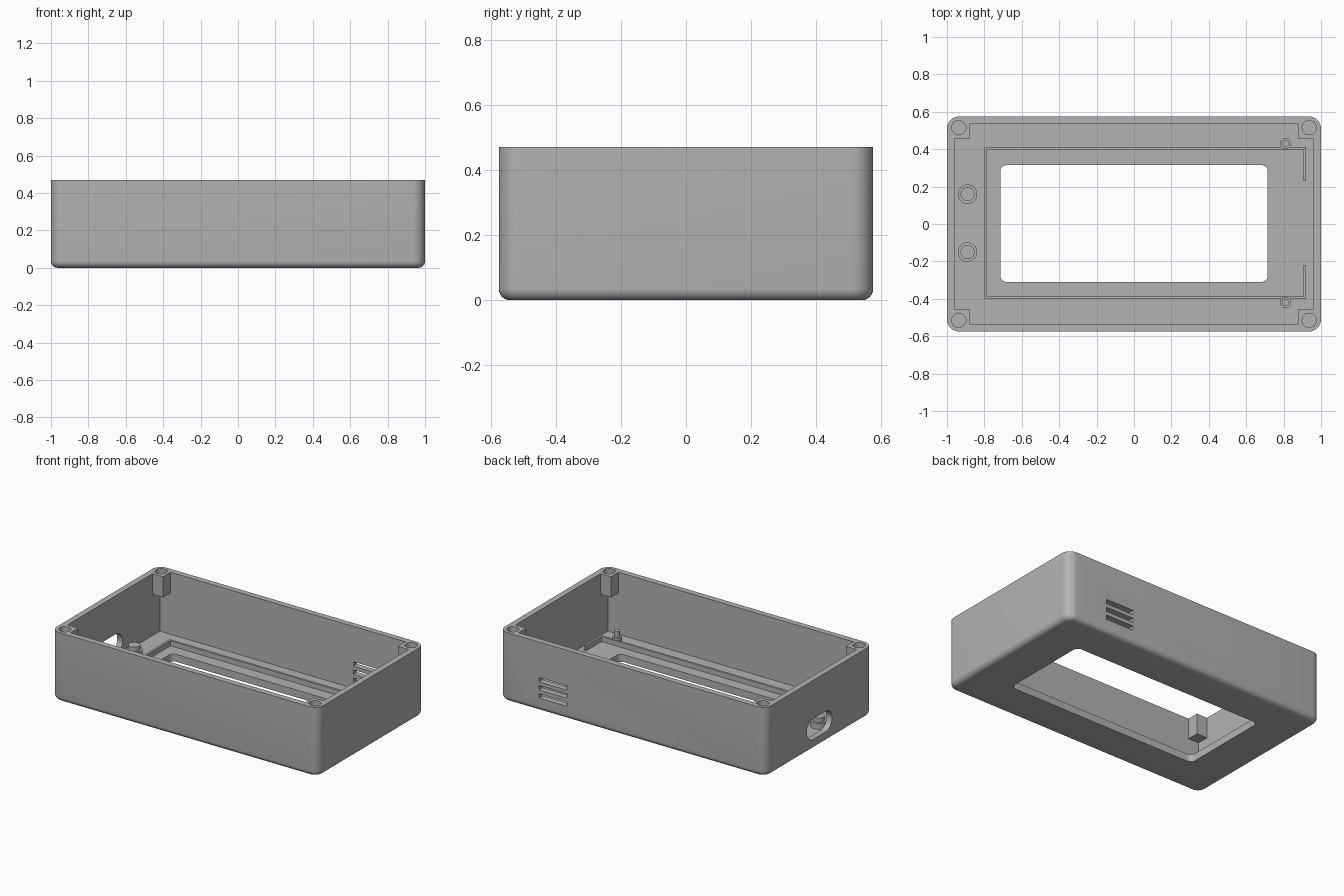
import bpy, bmesh, math
from mathutils import Matrix, Vector

if "Cube" in bpy.data.objects:
    bpy.data.objects.remove(bpy.data.objects["Cube"], do_unlink=True)

grey = bpy.data.materials.new("plastic grey")
grey.use_nodes = True
grey.diffuse_color = (0.45, 0.45, 0.45, 1)
grey.node_tree.nodes["Principled BSDF"].inputs["Base Color"].default_value = grey.diffuse_color

H, WALL, FLOOR = 0.47, 0.04, 0.05
HX, HY = 1.0, 0.575


def finish(bm, name):
    bmesh.ops.recalc_face_normals(bm, faces=bm.faces)
    mesh = bpy.data.meshes.new(name)
    bm.to_mesh(mesh)
    bm.free()
    mesh.materials.append(grey)
    ob = bpy.data.objects.new(name, mesh)
    bpy.context.collection.objects.link(ob)
    return ob


def box_bm(lo, hi):
    bm = bmesh.new()
    bmesh.ops.create_cube(bm, size=1)
    lo, hi = Vector(lo), Vector(hi)
    for v in bm.verts:
        v.co = (lo + hi) / 2 + v.co * (hi - lo)
    return bm


def bevel_along(bm, axis, radius, segments=8):
    edges = [e for e in bm.edges
             if abs((e.verts[0].co - e.verts[1].co).normalized()[axis]) > 0.99]
    bmesh.ops.bevel(bm, geom=edges, offset=radius, segments=segments,
                    profile=0.5, affect='EDGES')


def box(name, lo, hi, axis=None, radius=0):
    bm = box_bm(lo, hi)
    if axis is not None:
        bevel_along(bm, axis, radius)
    return finish(bm, name)


def add_cylinder(bm, x, y, z0, z1, r):
    bmesh.ops.create_cone(bm, cap_ends=True, segments=32, radius1=r, radius2=r,
                          depth=z1 - z0,
                          matrix=Matrix.Translation((x, y, (z0 + z1) / 2)))


def cut(target, cutter):
    cutter.hide_render = True
    mod = target.modifiers.new("cut", 'BOOLEAN')
    mod.operation, mod.solver, mod.object = 'DIFFERENCE', 'EXACT', cutter
    bpy.context.view_layer.objects.active = target
    bpy.ops.object.modifier_apply(modifier=mod.name)
    bpy.data.objects.remove(cutter, do_unlink=True)


def smooth(ob):
    bpy.ops.object.select_all(action='DESELECT')
    ob.select_set(True)
    bpy.context.view_layer.objects.active = ob
    bpy.ops.object.shade_smooth_by_angle(angle=math.radians(30))


# Outer shell with rounded upright corners and a rounded bottom edge
bm = box_bm((-HX, -HY, 0), (HX, HY, H))
bevel_along(bm, 2, 0.065)
bottom = [e for e in bm.edges if all(v.co.z < 0.001 for v in e.verts)]
bmesh.ops.bevel(bm, geom=bottom, offset=0.035, segments=6, profile=0.5, affect='EDGES')
shell = finish(bm, "case_shell")

# Cavity, leaving square screw blocks in the upper corners
IX, IY, BLOCK, BLOCK_Z = HX - WALL, HY - WALL, 0.08, H - 0.14
cut(shell, box("lower_cavity", (-IX, -IY, FLOOR), (IX, IY, BLOCK_Z)))
bm = bmesh.new()
nx, ny = IX - BLOCK, IY - BLOCK
quarter = [(IX, ny), (nx, ny), (nx, IY)]
outline = (quarter + [(-x, y) for x, y in reversed(quarter)]
           + [(-x, -y) for x, y in quarter]
           + [(x, -y) for x, y in reversed(quarter)])
face = bm.faces.new([bm.verts.new((x, y, BLOCK_Z - 0.02)) for x, y in outline])
top = bmesh.ops.extrude_face_region(bm, geom=[face])["geom"]
bmesh.ops.translate(bm, vec=(0, 0, 0.3),
                    verts=[g for g in top if isinstance(g, bmesh.types.BMVert)])
cut(shell, finish(bm, "upper_cavity"))

# Screw holes
bm = bmesh.new()
for sx in (-1, 1):
    for sy in (-1, 1):
        add_cylinder(bm, sx * 0.937, sy * 0.515, H - 0.11, H + 0.1, 0.038)
cut(shell, finish(bm, "screw_holes"))

# Display window
cut(shell, box("window", (-0.715, -0.31, -0.1), (0.715, 0.315, 0.2), 2, 0.035))

# Rounded cable opening in the right end
cut(shell, box("cable_opening", (-1.1, -0.135, 0.07), (-0.9, 0.135, 0.21), 0, 0.069))

# Vent slots in the back
for i in range(3):
    z = 0.105 + 0.055 * i
    cut(shell, box("vent", (0.49, 0.5, z - 0.015), (0.70, 0.7, z + 0.015)))
smooth(shell)

# Locating rib around the display, open in the middle of its left end
bm = bmesh.new()
X0, X1, YC, YH, T, GAP = -0.80, 0.92, 0.005, 0.407, 0.015, 0.225
half = [(X0, YH), (X1, YH), (X1, GAP), (X1 - T, GAP), (X1 - T, YH - T), (X0 + T, YH - T)]
rib = half + [(x, -y) for x, y in reversed(half)]
# Each half is drawn as quads between matching outer and inner corners
outer = [(X1, GAP), (X1, YH), (X0, YH), (X0, -YH), (X1, -YH), (X1, -GAP)]
inner = [(X1 - T, GAP), (X1 - T, YH - T), (X0 + T, YH - T),
         (X0 + T, T - YH), (X1 - T, T - YH), (X1 - T, -GAP)]
rows = [[bm.verts.new((x, y + YC, FLOOR - 0.01)) for x, y in row] for row in (outer, inner)]
faces = [bm.faces.new((rows[0][i], rows[0][i + 1], rows[1][i + 1], rows[1][i]))
         for i in range(len(outer) - 1)]
top = bmesh.ops.extrude_face_region(bm, geom=faces)["geom"]
bmesh.ops.translate(bm, vec=(0, 0, 0.045),
                    verts=[g for g in top if isinstance(g, bmesh.types.BMVert)])
finish(bm, "display_rib")

# Stepped pegs that hold the boards
pegs = [("large_peg", -0.89, 0.16, 0.052, 0.037, 0.09, 0.12),
        ("large_peg", -0.89, -0.15, 0.052, 0.037, 0.09, 0.12),
        ("small_peg", 0.81, 0.43, 0.03, 0.018, 0.10, 0.14),
        ("small_peg", 0.81, -0.42, 0.03, 0.018, 0.10, 0.14)]
for name, x, y, r_base, r_pin, z_base, z_pin in pegs:
    bm = bmesh.new()
    add_cylinder(bm, x, y, FLOOR - 0.01, z_base, r_base)
    add_cylinder(bm, x, y, z_base - 0.005, z_pin, r_pin)
    smooth(finish(bm, name))
